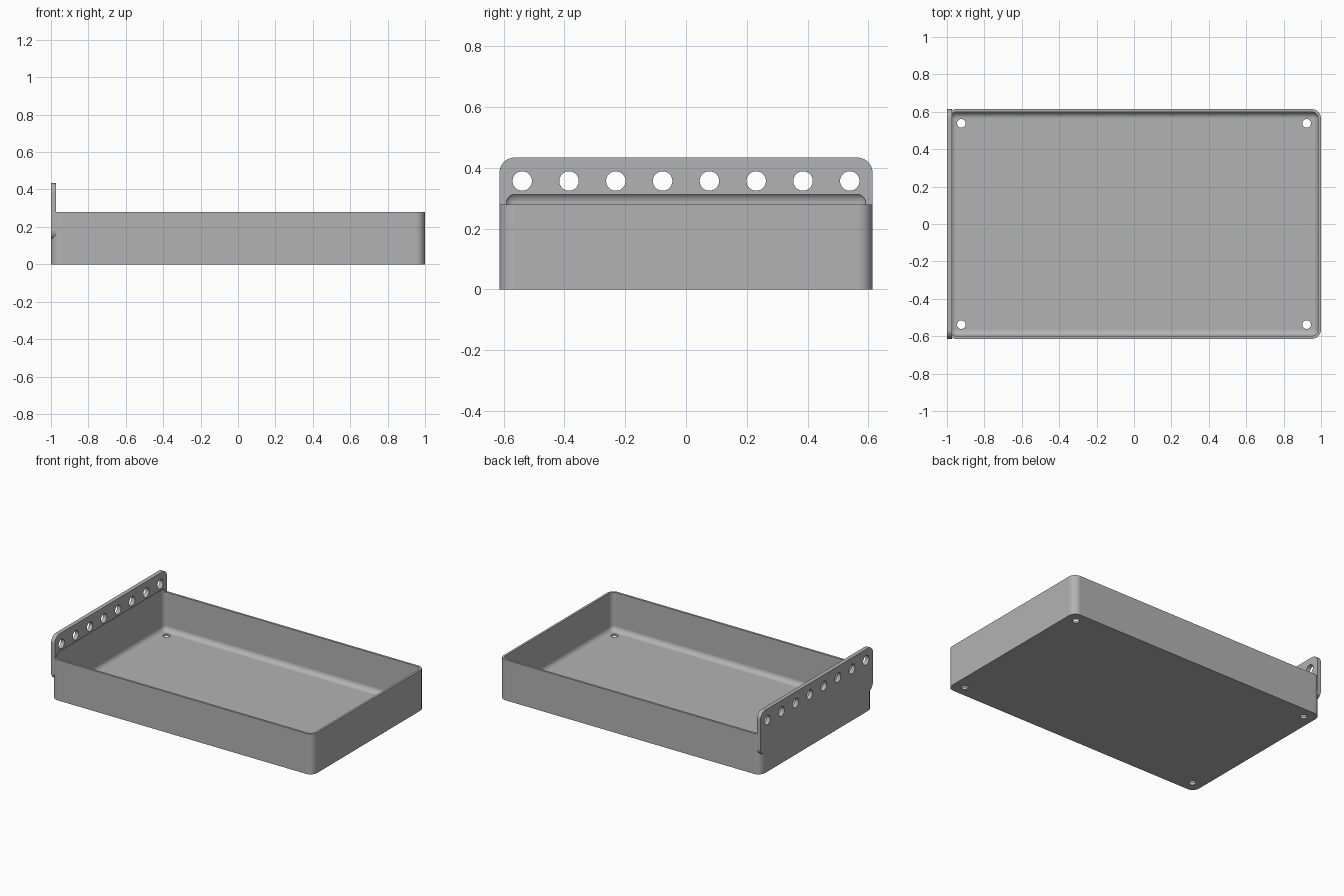
import bpy
import bmesh
from math import pi, cos, sin, radians
from mathutils import Matrix

cube = bpy.data.objects.get("Cube")
if cube:
    bpy.data.objects.remove(cube, do_unlink=True)

HALF_X, HALF_Y, RIM = 1.0, 0.614, 0.28      # outer tray size
WALL, FLOOR = 0.015, 0.015
PLATE_T, PLATE_LOW, PLATE_TOP = 0.028, 0.13, 0.434

grey = bpy.data.materials.new("plain grey")
grey.use_nodes = True
grey.diffuse_color = (0.45, 0.45, 0.45, 1)
grey.node_tree.nodes["Principled BSDF"].inputs["Base Color"].default_value = (0.45, 0.45, 0.45, 1)


def finish(name, bm):
    bmesh.ops.recalc_face_normals(bm, faces=bm.faces)
    mesh = bpy.data.meshes.new(name)
    bm.to_mesh(mesh)
    bm.free()
    mesh.materials.append(grey)
    obj = bpy.data.objects.new(name, mesh)
    bpy.context.collection.objects.link(obj)
    return obj


def rounded_box(name, low, high, radius, axis=None, segments=10):
    """Box with edges along one axis rounded, or all edges if axis is None."""
    bm = bmesh.new()
    bmesh.ops.create_cube(bm, size=1)
    for v in bm.verts:
        v.co = [(a + b) / 2 + c * (b - a) for a, b, c in zip(low, high, v.co)]
    edges = [e for e in bm.edges if axis is None
             or abs((e.verts[0].co - e.verts[1].co).normalized()[axis]) > 0.9]
    bmesh.ops.bevel(bm, geom=edges, offset=radius, segments=segments,
                    profile=0.5, affect='EDGES')
    return finish(name, bm)


def drill(name, centre, radius, axis):
    """Round cutter along x or z."""
    bm = bmesh.new()
    bmesh.ops.create_cone(bm, cap_ends=True, segments=32, radius1=radius,
                          radius2=radius, depth=0.12)
    turn = Matrix.Rotation(pi / 2, 4, 'Y') if axis == 'X' else Matrix()
    bmesh.ops.transform(bm, matrix=Matrix.Translation(centre) @ turn, verts=bm.verts)
    return finish(name, bm)


def combine(target, tool, operation):
    mod = target.modifiers.new(tool.name, 'BOOLEAN')
    mod.operation, mod.solver, mod.object = operation, 'EXACT', tool
    bpy.context.view_layer.objects.active = target
    bpy.ops.object.modifier_apply(modifier=mod.name)
    bpy.data.objects.remove(tool, do_unlink=True)


# Tray body with the upright end plate
tray = rounded_box("tray", (-HALF_X, -HALF_Y, 0), (HALF_X, HALF_Y, RIM), 0.05, axis=2)
plate = rounded_box("end_plate", (-HALF_X, -HALF_Y, PLATE_LOW),
                    (PLATE_T - HALF_X, HALF_Y, PLATE_TOP), 0.05, axis=0)
combine(tray, plate, 'UNION')

# Filleted cavity, which also bites into the plate above the rim
cavity = rounded_box("cavity", (WALL - HALF_X, WALL - HALF_Y, FLOOR),
                     (HALF_X - WALL, HALF_Y - WALL, 0.321), 0.035)
combine(tray, cavity, 'DIFFERENCE')

# Row of holes in the plate
for i in range(8):
    y = 0.539 * (2 * i / 7 - 1)
    combine(tray, drill("plate_hole", (-HALF_X, y, 0.357), 0.032, 'X'), 'DIFFERENCE')

# Corner holes in the floor
for x in (-0.923, 0.923):
    for y in (-0.538, 0.538):
        combine(tray, drill("floor_hole", (x, y, 0), 0.023, 'Z'), 'DIFFERENCE')

# Smooth fillets, flat panels
bpy.ops.object.select_all(action='DESELECT')
tray.select_set(True)
bpy.context.view_layer.objects.active = tray
bpy.ops.object.shade_smooth_by_angle(angle=radians(30))
weighted = tray.modifiers.new("flat panels", 'WEIGHTED_NORMAL')
weighted.keep_sharp = True
